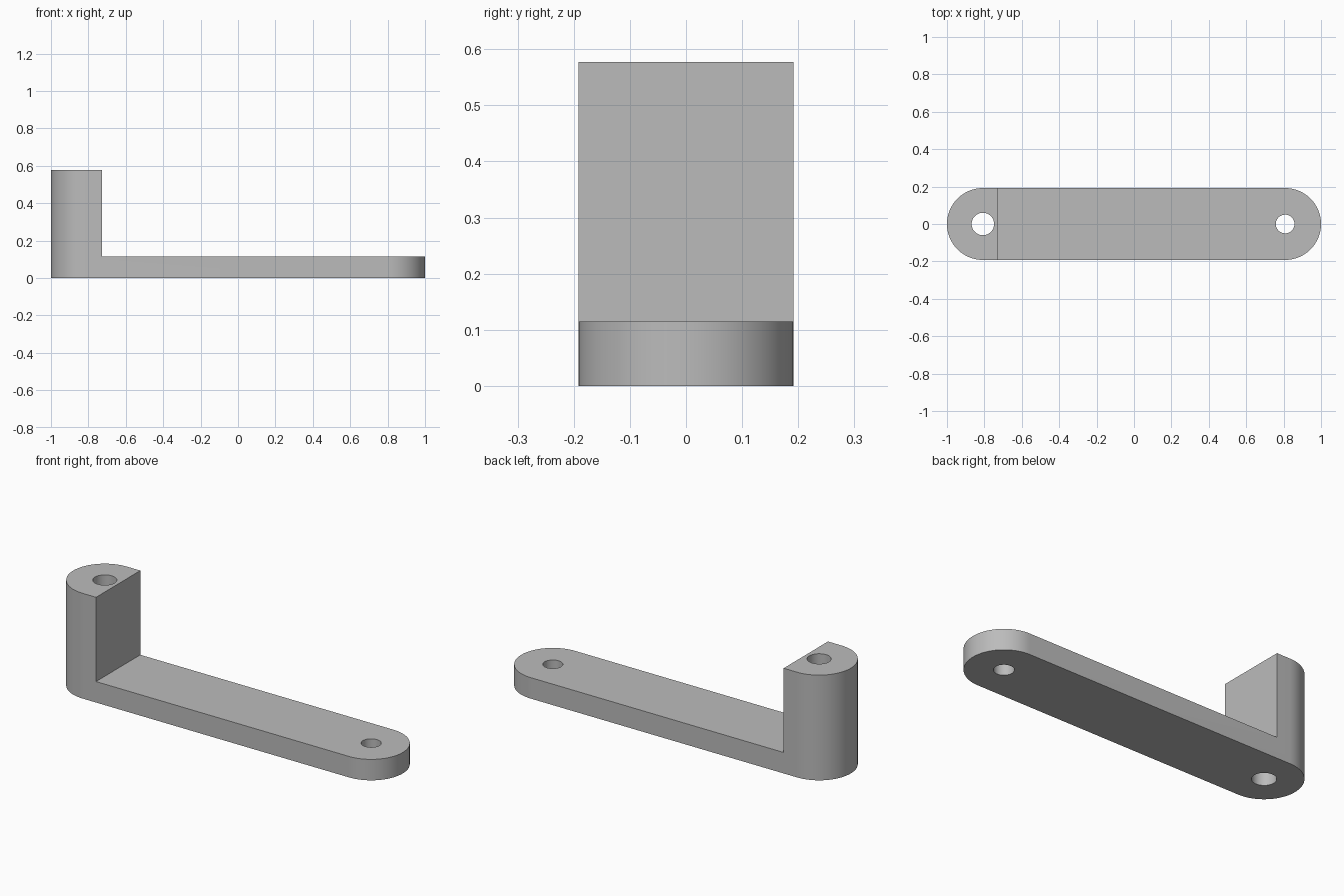
import bpy
import bmesh
from math import cos, sin, pi, radians

cube = bpy.data.objects.get("Cube")
if cube:
    bpy.data.objects.remove(cube, do_unlink=True)

RADIUS = 0.192           # rounded ends
END_X = 1 - RADIUS       # centres of the ends and holes
POST_FACE_X = -0.727
POST_TOP = 0.577
ARM_TOP = 0.115
SEGMENTS = 48            # per half circle

grey = bpy.data.materials.new("plain grey")
grey.use_nodes = True
colour = (0.5, 0.5, 0.5, 1)
grey.diffuse_color = colour
grey.node_tree.nodes["Principled BSDF"].inputs["Base Color"].default_value = colour


def arc(cx, radius, start, sweep, steps):
    return [(cx + radius * cos(start + sweep * i / steps),
             radius * sin(start + sweep * i / steps)) for i in range(steps + 1)]


def prism(name, outline, bottom, top):
    """Extrude a closed outline in x and y from bottom to top."""
    bm = bmesh.new()
    base = bm.faces.new([bm.verts.new((x, y, bottom)) for x, y in outline])
    extruded = bmesh.ops.extrude_face_region(bm, geom=[base])["geom"]
    verts = [v for v in extruded if isinstance(v, bmesh.types.BMVert)]
    bmesh.ops.translate(bm, verts=verts, vec=(0, 0, top - bottom))
    bmesh.ops.recalc_face_normals(bm, faces=bm.faces)
    mesh = bpy.data.meshes.new(name)
    bm.to_mesh(mesh)
    bm.free()
    mesh.materials.append(grey)
    obj = bpy.data.objects.new(name, mesh)
    bpy.context.collection.objects.link(obj)
    return obj


def cut(obj, cutter):
    """Subtract the cutter for good, then delete it."""
    cutter.hide_render = True
    mod = obj.modifiers.new("cut", "BOOLEAN")
    mod.operation = "DIFFERENCE"
    mod.solver = "EXACT"
    mod.object = cutter
    bpy.context.view_layer.objects.active = obj
    bpy.ops.object.modifier_apply(modifier=mod.name)
    bpy.data.objects.remove(cutter, do_unlink=True)


# Full-height body with rounded ends
outline = (arc(END_X, RADIUS, -pi / 2, pi, SEGMENTS)
           + arc(-END_X, RADIUS, pi / 2, pi, SEGMENTS))
bracket = prism("bracket", outline, 0, POST_TOP)

# Remove the space above the arm, leaving the flat-faced post
cut(bracket, prism("arm_clearance",
                   [(POST_FACE_X, -1), (2, -1), (2, 1), (POST_FACE_X, 1)],
                   ARM_TOP, 1))

# Through holes: the larger in the post, the smaller in the arm
for name, x, radius in (("post_hole", -END_X, 0.06), ("arm_hole", END_X, 0.05)):
    circle = arc(x, radius, 0, 2 * pi, SEGMENTS)[:-1]
    cut(bracket, prism(name, circle, -1, 1))

# Smooth curved walls, sharp rims
bpy.ops.object.select_all(action="DESELECT")
bracket.select_set(True)
bpy.context.view_layer.objects.active = bracket
bpy.ops.object.shade_smooth_by_angle(angle=radians(30))
